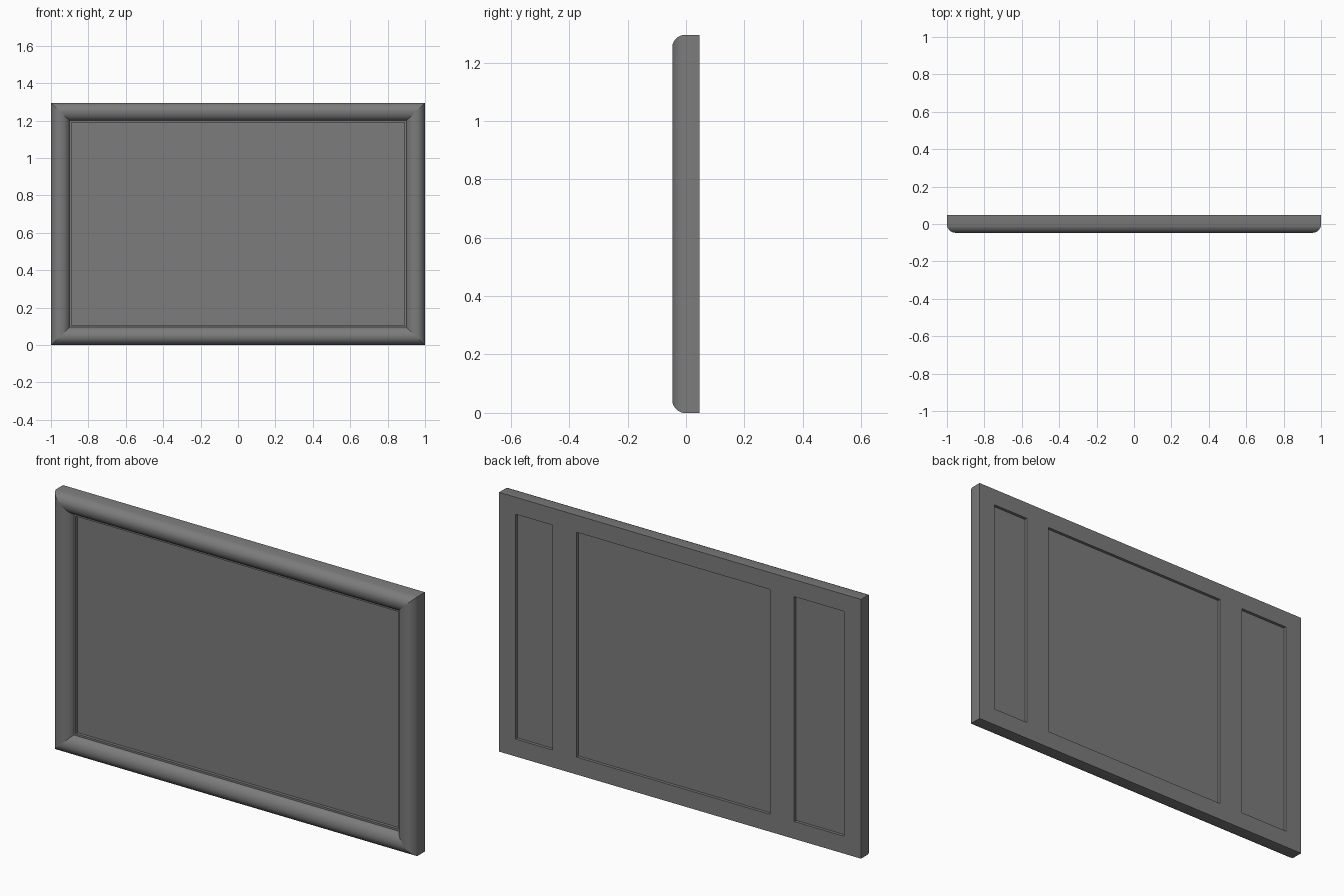
import bpy, bmesh, math

cube = bpy.data.objects.get("Cube")
if cube:
    bpy.data.objects.remove(cube)

W, H, BACK, PANEL = 1.0, 1.295, 0.047, 0.005

grey = bpy.data.materials.new("frame grey")
grey.use_nodes = True
colour = (0.2, 0.2, 0.2, 1)
grey.diffuse_color = colour
grey.node_tree.nodes["Principled BSDF"].inputs["Base Color"].default_value = colour


def finish(name, bm):
    mesh = bpy.data.meshes.new(name)
    bm.to_mesh(mesh)
    bm.free()
    mesh.materials.append(grey)
    obj = bpy.data.objects.new(name, mesh)
    bpy.context.collection.objects.link(obj)
    return obj


# Moulding cross-section: (inset from the outer edge, y)
profile = [(0, BACK), (0, -0.01)]
for i in range(1, 7):                       # outer rounded shoulder
    t = math.radians(15 + 75 * i / 6)
    profile.append((0.045 * (1 - math.cos(t) / math.cos(math.radians(15))),
                    -0.047 + 0.05 * (1 - math.sin(t))))
for i in range(1, 7):                       # inner rounded slope
    t = math.radians(75 * i / 6)
    profile.append((0.045 + 0.055 * math.sin(t) / math.sin(math.radians(75)),
                    -0.047 + 0.05 * (1 - math.cos(t))))
profile += [(0.11, -0.01), (0.11, PANEL)]   # lip around the panel

# Moulding: rectangular loops of the profile, mitred at the corners
bm = bmesh.new()
loops = []
for d, y in profile:
    x, z = W - d, 0.95 * d
    loops.append([bm.verts.new(c) for c in
                  ((-x, y, z), (x, y, z), (x, y, H - z), (-x, y, H - z))])
for a, b in zip(loops, loops[1:]):
    for i in range(4):
        j = (i + 1) % 4
        bm.faces.new((a[i], a[j], b[j], b[i])).smooth = True
    for i in range(4):
        bm.edges.get((a[i], b[i])).smooth = False
bm.faces.new(loops[-1])                     # front panel
bmesh.ops.recalc_face_normals(bm, faces=bm.faces)
for e in bm.edges:
    if len(e.link_faces) == 2 and e.calc_face_angle() > math.radians(35):
        e.smooth = False
finish("frame_and_panel", bm)

# Back board: grid of faces, with three shallow recesses
xs = [-W, -0.906, -0.631, -0.497, 0.571, 0.706, 0.908, W]
zs = [0, 0.087, 1.21, H]
bm = bmesh.new()
grid = [[bm.verts.new((x, BACK, z)) for z in zs] for x in xs]
recesses = []
for i in range(len(xs) - 1):
    for k in range(len(zs) - 1):
        f = bm.faces.new((grid[i][k], grid[i][k + 1],
                          grid[i + 1][k + 1], grid[i + 1][k]))
        if k == 1 and i % 2:
            recesses.append(f)
out = bmesh.ops.extrude_discrete_faces(bm, faces=recesses)
for f in out["faces"]:
    bmesh.ops.translate(bm, verts=f.verts, vec=(0, -0.015, 0))
bmesh.ops.dissolve_limit(bm, angle_limit=0.01, verts=bm.verts, edges=bm.edges)
finish("back_board", bm)
